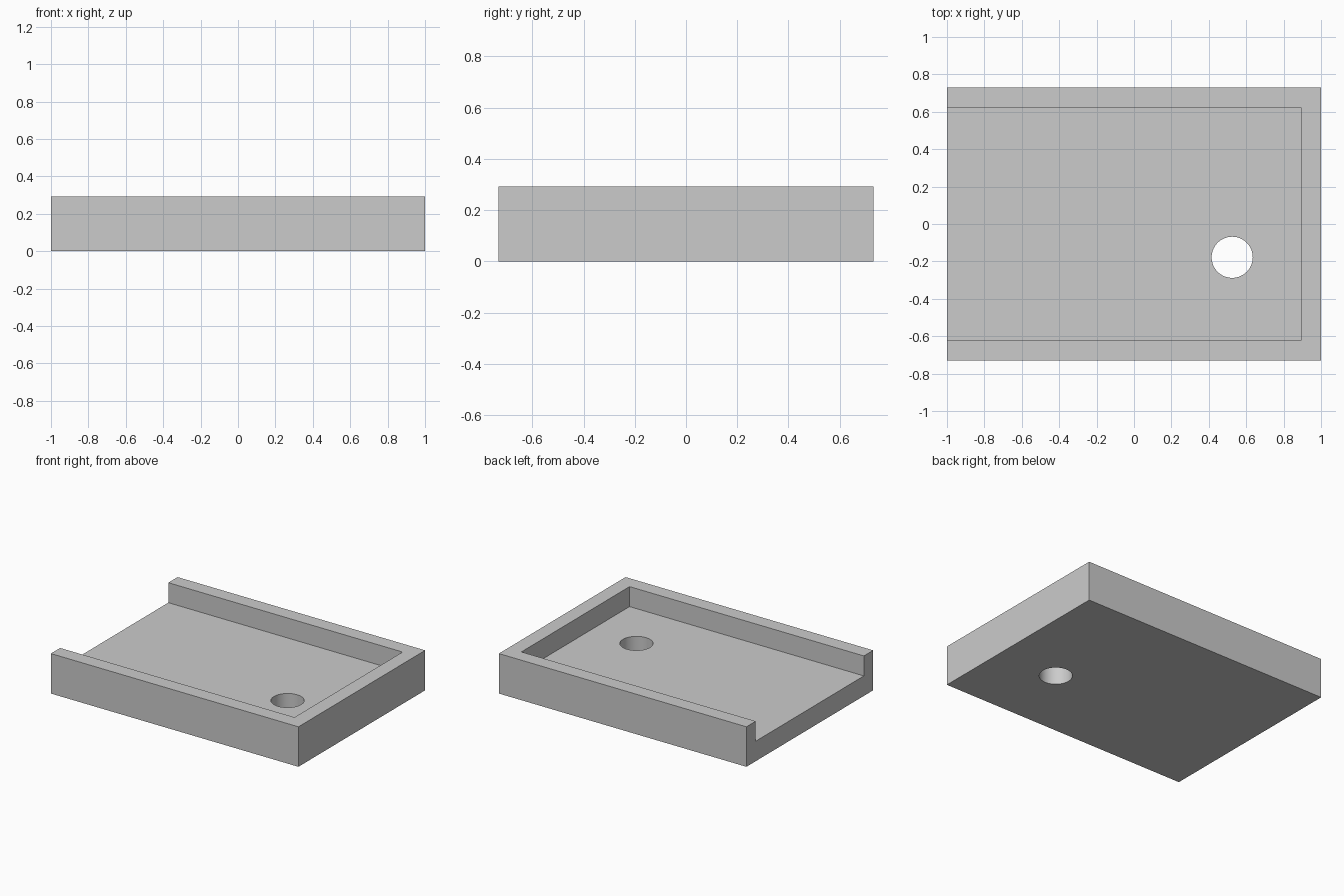
import bpy
import math

cube = bpy.data.objects.get("Cube")
if cube:
    bpy.data.objects.remove(cube, do_unlink=True)

LENGTH, WIDTH, HEIGHT = 2.0, 1.462, 0.292
WALL, FLOOR = 0.107, 0.146
HOLE_X, HOLE_Y, HOLE_RADIUS = 0.525, -0.178, 0.11

# Single grey material
grey = bpy.data.materials.new("light_grey")
grey.use_nodes = True
colour = (0.6, 0.6, 0.6, 1)
grey.diffuse_color = colour
grey.node_tree.nodes["Principled BSDF"].inputs["Base Color"].default_value = colour


def box(name, low, high):
    centre = [(a + b) / 2 for a, b in zip(low, high)]
    bpy.ops.mesh.primitive_cube_add(size=1, location=centre)
    obj = bpy.context.object
    obj.name = name
    obj.scale = [b - a for a, b in zip(low, high)]
    bpy.ops.object.transform_apply(location=True, rotation=False, scale=True)
    obj.data.materials.append(grey)
    return obj


def cut(target, cutter):
    mod = target.modifiers.new(cutter.name, 'BOOLEAN')
    mod.operation = 'DIFFERENCE'
    mod.solver = 'EXACT'
    mod.object = cutter
    bpy.context.view_layer.objects.active = target
    bpy.ops.object.modifier_apply(modifier=mod.name)
    bpy.data.objects.remove(cutter, do_unlink=True)


# Solid block
hx, hy = LENGTH / 2, WIDTH / 2
tray = box("tray", (-hx, -hy, 0), (hx, hy, HEIGHT))

# Recess, open at the top and at the -x end
cut(tray, box("recess", (-hx - 0.2, WALL - hy, FLOOR),
              (hx - WALL, hy - WALL, HEIGHT + 0.2)))

# Round hole through the floor
bpy.ops.mesh.primitive_cylinder_add(vertices=64, radius=HOLE_RADIUS, depth=1,
                                    location=(HOLE_X, HOLE_Y, 0))
hole = bpy.context.object
hole.name = "floor_hole"
hole.data.materials.append(grey)
cut(tray, hole)

# Smooth hole wall, sharp edges elsewhere
bpy.ops.object.select_all(action='DESELECT')
tray.select_set(True)
bpy.context.view_layer.objects.active = tray
bpy.ops.object.shade_smooth_by_angle(angle=math.radians(30))
